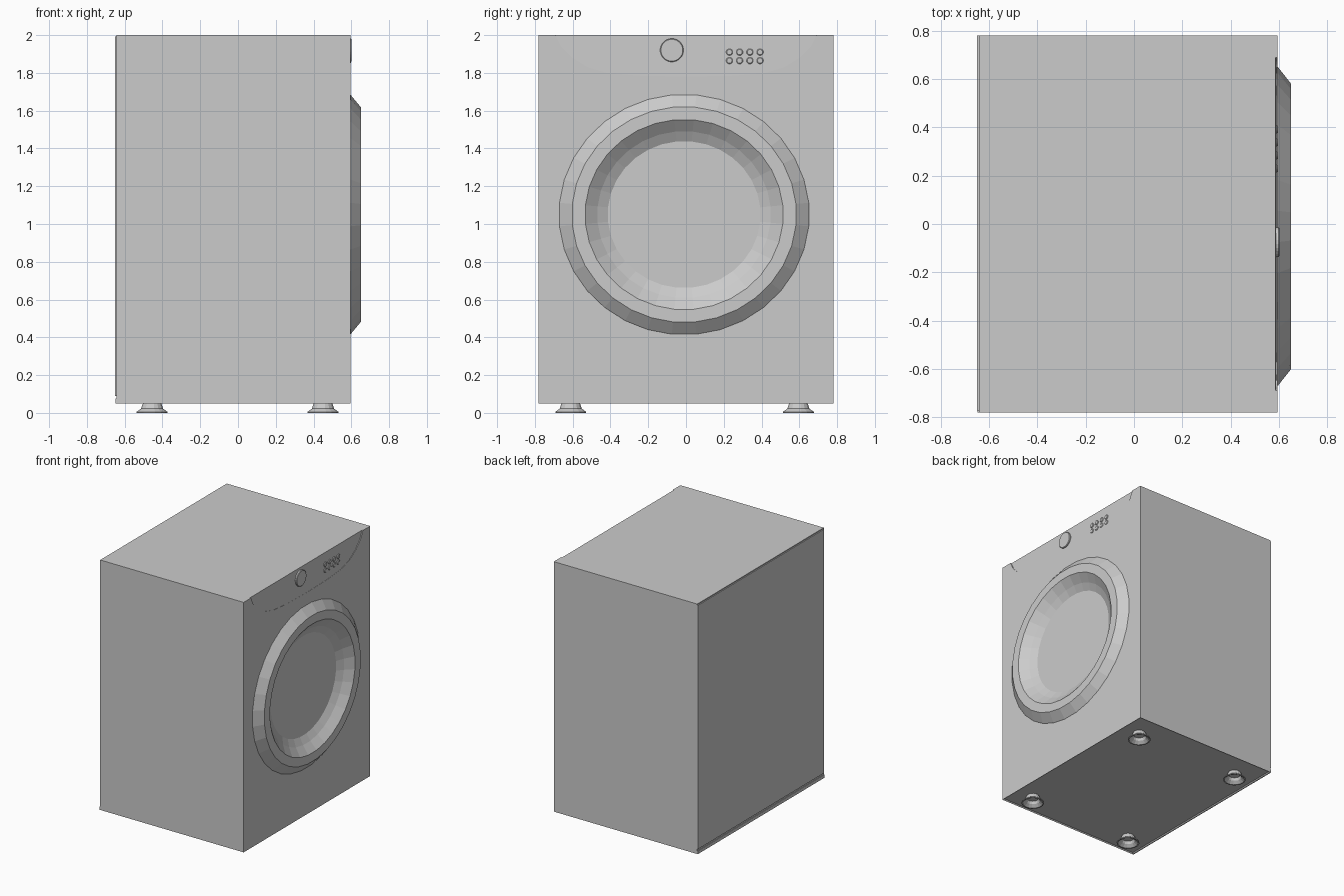
import bpy, bmesh, math
from mathutils import Vector

if "Cube" in bpy.data.objects:
    bpy.data.objects.remove(bpy.data.objects["Cube"])


def make_object(name, bm):
    bmesh.ops.recalc_face_normals(bm, faces=bm.faces)
    mesh = bpy.data.meshes.new(name)
    bm.to_mesh(mesh)
    bm.free()
    obj = bpy.data.objects.new(name, mesh)
    bpy.context.collection.objects.link(obj)
    return obj


def box(name, x0, x1, y0, y1, z0, z1):
    bm = bmesh.new()
    bmesh.ops.create_cube(bm, size=1)
    for v in bm.verts:
        v.co = ((x0 + x1) / 2 + v.co.x * (x1 - x0),
                (y0 + y1) / 2 + v.co.y * (y1 - y0),
                (z0 + z1) / 2 + v.co.z * (z1 - z0))
    return make_object(name, bm)


def lathe(name, profile, centre, axis, sides, squash=1.0, cap_start=False, cap_end=False):
    """Joins rings of (radius, height) around the x or z axis."""
    bm = bmesh.new()
    rings = []
    for r, h in profile:
        ring = []
        for i in range(sides):
            a = 2 * math.pi * (i + 0.5) / sides
            c, s = r * math.cos(a), r * math.sin(a) * squash
            p = (h, c, s) if axis == 'x' else (c, s, h)
            ring.append(bm.verts.new(Vector(centre) + Vector(p)))
        rings.append(ring)
    for a, b in zip(rings, rings[1:]):
        for i in range(sides):
            j = (i + 1) % sides
            bm.faces.new((a[i], a[j], b[j], b[i]))
    if cap_start:
        bm.faces.new(rings[0])
    if cap_end:
        bm.faces.new(rings[-1])
    return make_object(name, bm)


def cut(obj, cutter):
    mod = obj.modifiers.new("cut", 'BOOLEAN')
    mod.operation = 'DIFFERENCE'
    mod.solver = 'EXACT'
    mod.object = cutter
    cutter.hide_render = True
    cutter.hide_set(True)


FRONT = 0.595
DOOR = (0, -0.01, 1.05)

# Cabinet with a slightly recessed underside
cabinet = box("cabinet", -0.643, FRONT, -0.78, 0.78, 0.05, 2.0)
bm = bmesh.new()
bm.from_mesh(cabinet.data)
under = [f for f in bm.faces if f.normal.z < -0.9]
bmesh.ops.inset_region(bm, faces=under, thickness=0.012, depth=-0.008)
bm.to_mesh(cabinet.data)
bm.free()

# Door opening
opening = lathe("door_opening_cutter", [(0.58, 0.50), (0.58, 0.70)], DOOR, 'x', 32,
                0.96, True, True)
cut(cabinet, opening)

# Control panel: shallow, leaning recess with a curved lower outline
half = [(0.0, 1.78), (0.25, 1.785), (0.42, 1.80), (0.52, 1.83), (0.60, 1.88),
        (0.66, 1.94), (0.70, 2.02)]
outline = [(-y, z) for y, z in reversed(half[1:])] + half
bm = bmesh.new()
inner = [bm.verts.new((FRONT - 0.001 - 0.007 * (z - 1.78) / 0.22, y, z)) for y, z in outline]
outer = [bm.verts.new((FRONT + 0.05, y, z)) for y, z in outline]
bm.faces.new(inner)
bm.faces.new(outer)
for i in range(len(outline)):
    j = (i + 1) % len(outline)
    bm.faces.new((inner[i], inner[j], outer[j], outer[i]))
cut(cabinet, make_object("panel_cutter", bm))

# Thin back plate above a small bottom ledge
box("back_plate", -0.65, -0.642, -0.772, 0.78, 0.09, 1.992)
box("back_ledge", -0.648, -0.642, -0.78, 0.78, 0.05, 0.075)

# Door: bevelled rim, flat crest and sloping bowl down to the window
lathe("door", [(0.665, 0.592), (0.662, 0.597), (0.595, 0.65), (0.525, 0.65),
               (0.46, 0.60), (0.405, 0.57)], DOOR, 'x', 32, 0.96, cap_end=True)

# Programme dial and buttons
lathe("dial", [(0.062, 0.57), (0.062, 0.598), (0.058, 0.602)], (0, -0.075, 1.92),
      'x', 24, cap_end=True)
for row, z in enumerate((1.91, 1.865)):
    for col in range(4):
        lathe(f"button_{row}_{col}", [(0.018, 0.57), (0.018, 0.594), (0.014, 0.597)],
              (0, 0.23 + 0.054 * col, z), 'x', 12, cap_end=True)

# Flared bell feet, hollow underneath
foot_profile = [(0.04, 0.065), (0.052, 0.045), (0.06, 0.022), (0.083, 0.006), (0.083, 0.0),
                (0.074, 0.0), (0.05, 0.02), (0.042, 0.04)]
for sx, x in (("back", -0.455), ("front", 0.45)):
    for sy, y in (("left", -0.61), ("right", 0.595)):
        lathe(f"foot_{sx}_{sy}", foot_profile, (x, y, 0), 'z', 16, cap_end=True)
